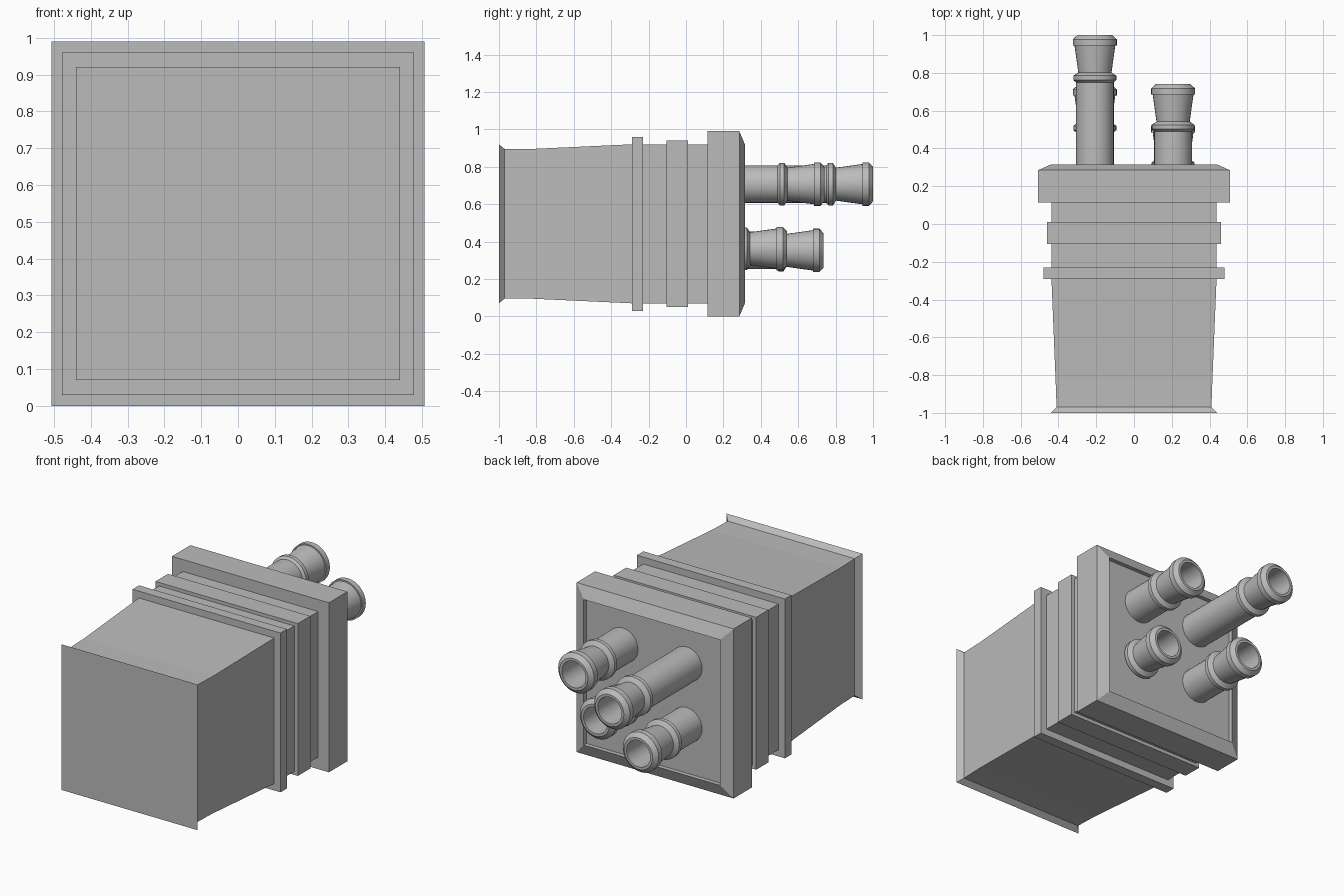
import bpy, bmesh, math

old = bpy.data.objects.get("Cube")
if old:
    bpy.data.objects.remove(old, do_unlink=True)

grey = bpy.data.materials.new("plain grey")
grey.use_nodes = True
COLOUR = (0.5, 0.5, 0.5, 1)
grey.diffuse_color = COLOUR
grey.node_tree.nodes["Principled BSDF"].inputs["Base Color"].default_value = COLOUR

MID_Z = 0.495
FLOOR_Y = 0.29


def finish(name, bm):
    bmesh.ops.recalc_face_normals(bm, faces=bm.faces[:])
    mesh = bpy.data.meshes.new(name)
    bm.to_mesh(mesh)
    bm.free()
    obj = bpy.data.objects.new(name, mesh)
    bpy.context.collection.objects.link(obj)
    mesh.materials.append(grey)
    return obj


def bridge(bm, a, b):
    n = len(a)
    for i in range(n):
        j = (i + 1) % n
        bm.faces.new((a[i], a[j], b[j], b[i]))


def rect_loft(name, sections):
    """Skin rectangles given as (y, half width, half height), capping both ends."""
    bm = bmesh.new()
    rings = [[bm.verts.new((sx * w, y, MID_Z + sz * h))
              for sx, sz in ((-1, -1), (1, -1), (1, 1), (-1, 1))]
             for y, w, h in sections]
    for a, b in zip(rings, rings[1:]):
        bridge(bm, a, b)
    bm.faces.new(rings[0])
    bm.faces.new(rings[-1])
    return finish(name, bm)


def lathe(name, x, z, profile, sides=32):
    """Revolve (y, radius) points about an axis along y, capping the bore's floor."""
    bm = bmesh.new()
    rings = [[bm.verts.new((x + r * math.cos(2 * math.pi * i / sides), y,
                            z + r * math.sin(2 * math.pi * i / sides)))
              for i in range(sides)] for y, r in profile]
    for a, b in zip(rings, rings[1:]):
        bridge(bm, a, b)
    bm.faces.new(rings[-1])
    obj = finish(name, bm)
    bpy.ops.object.select_all(action='DESELECT')
    obj.select_set(True)
    bpy.context.view_layer.objects.active = obj
    bpy.ops.object.shade_smooth_by_angle(angle=math.radians(25))
    return obj


# Tapered housing with flared front lip, two ribs, and a recessed rear flange
rect_loft("housing", [
    (-1.0, 0.44, 0.425), (-0.97, 0.41, 0.40), (-0.83, 0.415, 0.40),
    (-0.29, 0.437, 0.425),
    (-0.29, 0.478, 0.465), (-0.23, 0.478, 0.465),    # front rib
    (-0.23, 0.437, 0.425), (-0.105, 0.437, 0.425),
    (-0.105, 0.46, 0.445), (0.01, 0.46, 0.445),      # middle rib
    (0.01, 0.437, 0.425), (0.115, 0.437, 0.425),
    (0.115, 0.507, 0.495), (0.285, 0.507, 0.495),    # rear flange
    (0.315, 0.44, 0.425), (FLOOR_Y, 0.44, 0.425),    # chamfer and recess
])


# Barbed hose connectors
def connector(name, x, z, tip):
    ring = tip - 0.25
    lathe(name, x, z, [
        (FLOOR_Y, 0.1), (max(ring, FLOOR_Y), 0.1),
        (ring + 0.012, 0.114), (ring + 0.035, 0.114),      # collar
        (ring + 0.052, 0.088), (tip - 0.055, 0.108),       # cone
        (tip - 0.055, 0.116), (tip - 0.022, 0.116),        # end bead
        (tip, 0.092), (tip, 0.077), (FLOOR_Y + 0.01, 0.077),
    ])


connector("upper_right_connector", -0.207, 0.707, 1.0)
connector("upper_left_connector", 0.207, 0.707, 0.74)
connector("lower_right_connector", -0.207, 0.353, 0.735)
connector("lower_left_connector", 0.207, 0.362, 0.54)
